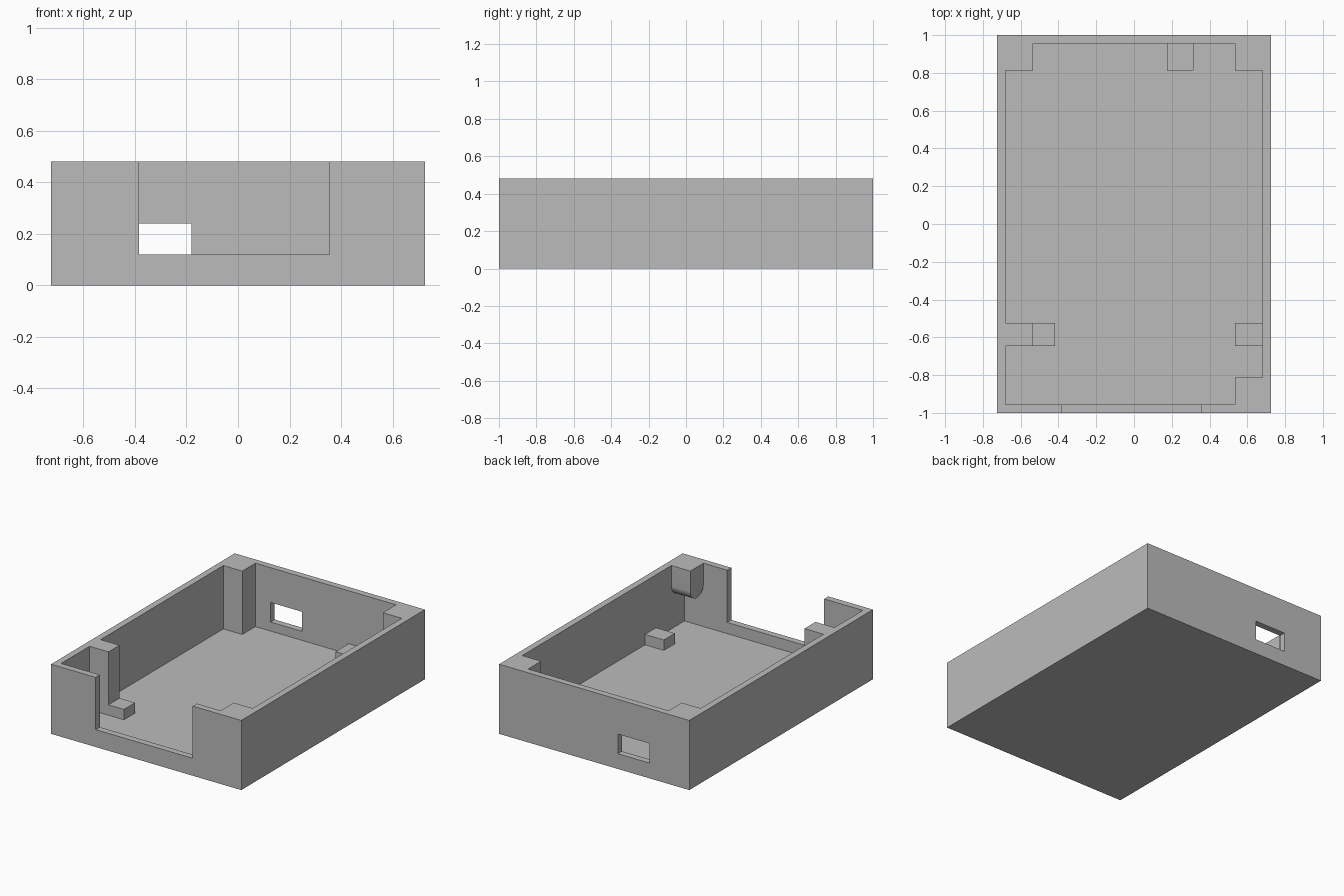
import bpy, bmesh, math
from mathutils import Vector

cube = bpy.data.objects.get("Cube")
if cube:
    bpy.data.objects.remove(cube, do_unlink=True)

grey = bpy.data.materials.new("plain_grey")
grey.use_nodes = True
colour = (0.5, 0.5, 0.5, 1)
grey.diffuse_color = colour
grey.node_tree.nodes["Principled BSDF"].inputs["Base Color"].default_value = colour

W, L, H = 0.725, 1.0, 0.48      # outer half width, half length, height
IX, IY = 0.68, 0.955            # inner half width and half length
PX, PY = 0.536, 0.812           # inner corners of the corner posts
CLIP = (-0.645, -0.525)         # y range of the side post and side rests
FLOOR, REST = 0.043, 0.115      # floor top and board rest top


def prism(name, points, push):
    """Extrude a flat outline along a vector."""
    bm = bmesh.new()
    face = bm.faces.new([bm.verts.new(p) for p in points])
    new = bmesh.ops.extrude_face_region(bm, geom=[face])["geom"]
    verts = [g for g in new if isinstance(g, bmesh.types.BMVert)]
    bmesh.ops.translate(bm, verts=verts, vec=Vector(push))
    bmesh.ops.recalc_face_normals(bm, faces=bm.faces)
    mesh = bpy.data.meshes.new(name)
    bm.to_mesh(mesh)
    bm.free()
    mesh.materials.append(grey)
    obj = bpy.data.objects.new(name, mesh)
    bpy.context.collection.objects.link(obj)
    return obj


def box(name, x, y, z):
    corners = [(x[0], y[0], z[0]), (x[1], y[0], z[0]),
               (x[1], y[1], z[0]), (x[0], y[1], z[0])]
    return prism(name, corners, (0, 0, z[1] - z[0]))


def combine(target, tool, operation):
    mod = target.modifiers.new(operation, "BOOLEAN")
    mod.operation, mod.solver, mod.object = operation, "EXACT", tool
    bpy.context.view_layer.objects.active = target
    bpy.ops.object.modifier_apply(modifier=mod.name)
    bpy.data.objects.remove(tool, do_unlink=True)


tray = box("tray_body", (-W, W), (-L, L), (0, H))

# Cavity outline steps around the two rear corner posts and the side post
outline = [(-IX, -IY), (IX, -IY), (IX, PY), (PX, PY), (PX, IY),
           (-PX, IY), (-PX, PY), (-IX, PY),
           (-IX, CLIP[1]), (-PX, CLIP[1]), (-PX, CLIP[0]), (-IX, CLIP[0])]
cavity = prism("cavity_cutter", [(x, y, FLOOR) for x, y in outline], (0, 0, H))
combine(tray, cavity, "DIFFERENCE")

# Front opening and rear window
combine(tray, box("front_cutter", (-0.385, 0.355), (-1.1, -0.9), (0.12, 0.6)), "DIFFERENCE")
combine(tray, box("window_cutter", (-0.42, -0.18), (0.9, 1.1), (0.105, 0.24)), "DIFFERENCE")

# Hanging front corner post with a rounded lower end
radius = (IY - PY) / 2
centre_y, centre_z = -(IY + PY) / 2, 0.34
profile = [(PX, -PY, H), (PX, -IY - 0.02, H), (PX, -IY - 0.02, centre_z)]
for i in range(25):
    a = math.pi + math.pi * i / 24
    profile.append((PX, centre_y + radius * math.cos(a), centre_z + radius * math.sin(a)))
post = prism("rounded_post", profile, (IX + 0.02 - PX, 0, 0))
combine(tray, post, "UNION")

# Low rests on the floor
rests = {
    "right_rest": ((-PX, -0.418), CLIP),
    "left_rest": ((PX, IX), CLIP),
    "rear_rest": ((0.175, 0.315), (PY, IY)),
}
for name, (x, y) in rests.items():
    box(name, x, y, (FLOOR, REST))

# Smooth only the rounded end
bpy.ops.object.select_all(action="DESELECT")
tray.select_set(True)
bpy.context.view_layer.objects.active = tray
bpy.ops.object.shade_smooth_by_angle(angle=math.radians(30))
